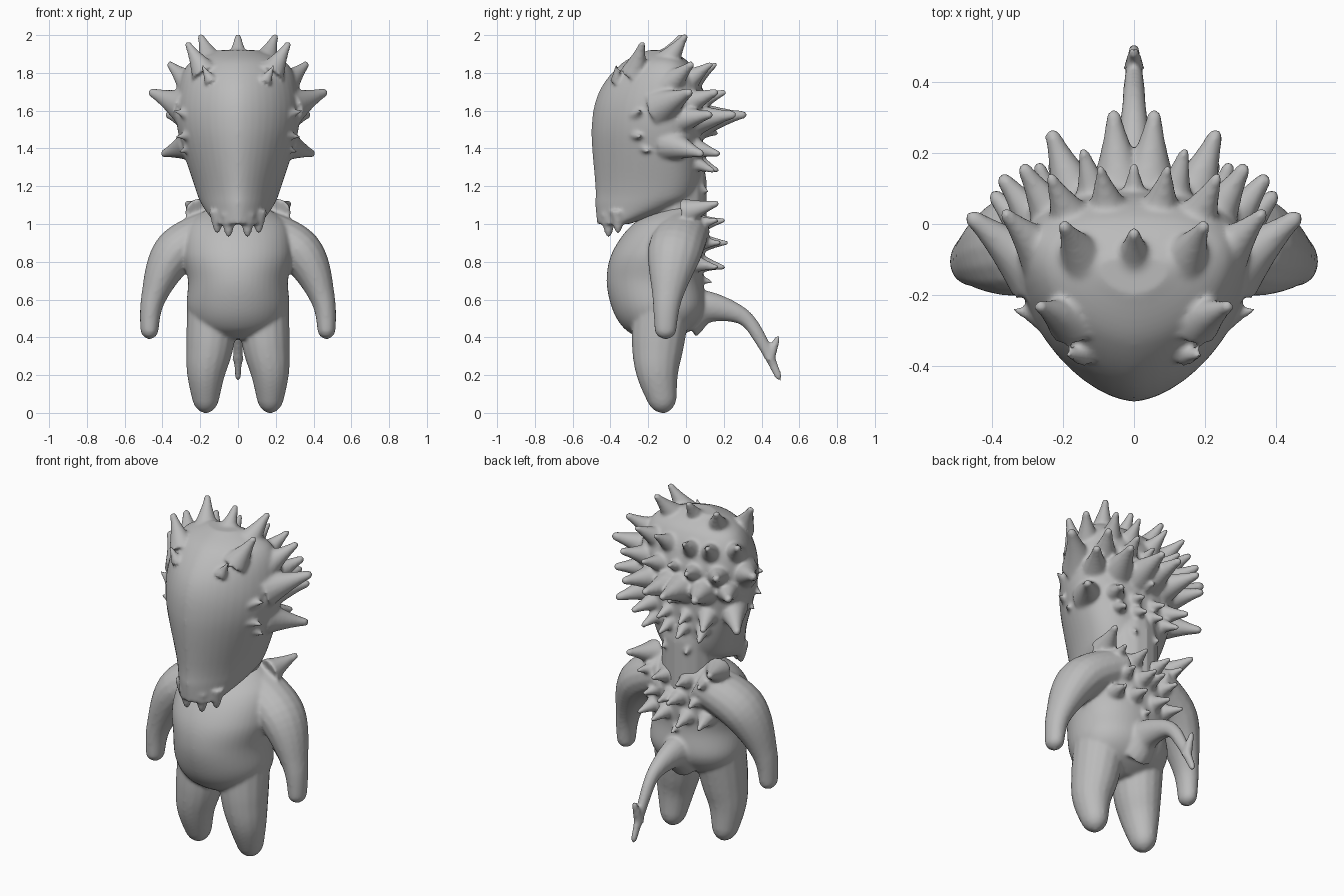
import bpy
import bmesh
import math
from mathutils import Vector

if "Cube" in bpy.data.objects:
    bpy.data.objects.remove(bpy.data.objects["Cube"], do_unlink=True)

colour = (0.5, 0.5, 0.5, 1)
grey = bpy.data.materials.new("clay grey")
grey.use_nodes = True
grey.diffuse_color = colour
for node in grey.node_tree.nodes:
    if node.type == "BSDF_PRINCIPLED":
        node.inputs["Base Color"].default_value = colour


def spline(keys, steps=8):
    """Smooth run of values through a few key rows."""
    keys = [Vector(key) for key in keys]
    last = len(keys) - 1
    result = []
    for i in range(last):
        start, end = keys[i], keys[i + 1]
        before, after = keys[max(i - 1, 0)], keys[min(i + 2, last)]
        pull = start + (end - before) / 6
        push = end - (after - start) / 6
        for step in range(steps):
            t = step / steps
            first = start.lerp(pull, t)
            middle = pull.lerp(push, t)
            final = push.lerp(end, t)
            result.append(first.lerp(middle, t).lerp(middle.lerp(final, t), t))
    return result + [keys[last]]


def skin(bm, rings):
    """Join rings of points into a closed skin."""
    loops = [[bm.verts.new(point) for point in ring] for ring in rings]
    count = len(loops[0])
    for lower, upper in zip(loops, loops[1:]):
        for i in range(count):
            j = (i + 1) % count
            bm.faces.new((lower[i], lower[j], upper[j], upper[i]))
    bm.faces.new(loops[0][::-1])
    bm.faces.new(loops[-1])


def stack(bm, rows, widest, front_power, back_power, sides=48):
    """Level rings from rows of height, front y, back y and half width."""
    rings = []
    for height, front, back, width in spline(rows):
        middle = front + (back - front) * widest
        ring = []
        for i in range(sides):
            angle = math.tau * i / sides
            c, s = math.cos(angle), math.sin(angle)
            power = 2 / (back_power if s > 0 else front_power)
            depth = back - middle if s > 0 else middle - front
            ring.append((width * math.copysign(abs(c) ** power, c),
                         middle + depth * math.copysign(abs(s) ** power, s),
                         height))
        rings.append(ring)
    skin(bm, rings)


def tube(bm, path, side, flat=1, mirror=1, sides=16):
    """Round-ended oval limb along keys of x, y, z and radius."""
    keys = spline(path)
    points = [Vector((key.x * mirror, key.y, key.z)) for key in keys]
    rings = []
    for i, point in enumerate(points):
        along = points[min(i + 1, len(points) - 1)] - points[max(i - 1, 0)]
        across = along.cross(side).normalized()
        other = across.cross(along).normalized()
        radius = keys[i].w
        near = min(1, (points[-1] - point).length / radius)
        radius *= max(0.2, math.sqrt(1 - (1 - near) ** 2))
        ring = []
        for k in range(sides):
            angle = math.tau * k / sides
            ring.append(point + across * radius * math.cos(angle)
                        + other * radius * flat * math.sin(angle))
        rings.append(ring)
    skin(bm, rings)


def thorn(bm, anchor, tip, thick):
    """Flared thorn pointing away from an anchor, on both sides if off centre."""
    for mirror in ((1, -1) if tip[0] else (1,)):
        end = Vector((tip[0] * mirror, tip[1], tip[2]))
        out = (end - Vector(anchor)).normalized()
        path = []
        for k in range(6):
            rest = 1 - k / 5
            place = end + out * thick * (0.1 - 3.3 * rest)
            path.append((*place, thick * (rest ** 1.4 + 0.27)))
        tube(bm, path, out.orthogonal())


def sculpt(name, bm):
    """Fuse the overlapping forms into one soft surface."""
    bmesh.ops.recalc_face_normals(bm, faces=bm.faces)
    mesh = bpy.data.meshes.new(name)
    bm.to_mesh(mesh)
    bm.free()
    mesh.materials.append(grey)
    for face in mesh.polygons:
        face.use_smooth = True
    ob = bpy.data.objects.new(name, mesh)
    bpy.context.collection.objects.link(ob)
    fuse = ob.modifiers.new("fuse", "REMESH")
    fuse.mode = "VOXEL"
    fuse.voxel_size = 0.01
    fuse.use_smooth_shade = True
    soften = ob.modifiers.new("soften", "SMOOTH")
    soften.factor = 0.5
    soften.iterations = 7


side_x, side_y = Vector((1, 0, 0)), Vector((0, 1, 0))

# Head: long wedge-shaped face with a rounded back
head = bmesh.new()
stack(head, [(1, -.47, -.3, .12), (1.1, -.48, -.02, .19),
             (1.2, -.48, .07, .23), (1.5, -.5, .09, .32),
             (1.7, -.46, .09, .32), (1.85, -.34, .02, .26),
             (1.92, -.2, -.09, .1)], 0.65, 1.7, 2.4)

# Neck
tube(head, [(0, -.05, .9, .16), (0, -.05, 1.4, .16)], side_y)

# Mane: rows of thorns fanning from the back round to the cheeks
skull = (0, -.35, 1.5)
for height, reach, grow, start, count in (
        (1.85, .28, .055, 20, 3), (1.7, .27, .07, 0, 4), (1.58, .42, .01, 8, 3),
        (1.48, .27, 0, 0, 1), (1.37, .28, .08, 15, 3), (1.28, .28, .03, 12, 2),
        (1.17, .23, 0, 20, 1)):
    for i in range(count):
        angle = math.radians(start + 25 * i)
        far = reach + grow * i
        thorn(head, skull, (far * math.sin(angle), far * math.cos(angle) - .1,
                            height), far * 0.18 - 0.005)

# Crest and small brow and cheek thorns
for tip in ((0, -.02, 2), (.2, 0, 2), (.27, -.23, 1.96)):
    thorn(head, skull, tip, 0.06)
for tip in ((.19, -.37, 1.84), (.34, -.24, 1.6), (.33, -.24, 1.46),
            (.31, -.2, 1.38)):
    thorn(head, skull, tip, 0.03)

# Ragged beard tips
for x, y, z in ((.05, -.41, .93), (.11, -.36, .95), (.11, -.28, 1.02)):
    for mirror in (1, -1):
        tube(head, [(x, y, z + .12, .045), (x, y, z, .015)], side_y, 1, mirror)
sculpt("head", head)

# Torso with a round belly and sloping shoulders
body = bmesh.new()
stack(body, [(.39, -.24, -.06, .1), (.45, -.33, .04, .22),
             (.55, -.39, .1, .27), (.7, -.42, .09, .265),
             (.85, -.39, .1, .29), (1, -.28, .1, .26),
             (1.1, -.1, .05, .13)], 0.55, 2, 2.2)

# Arms and legs
for mirror in (1, -1):
    tube(body, [(.1, 0, .98, .11), (.33, -.06, .85, .12), (.45, -.1, .6, .065),
                (.47, -.11, .39, .045)], side_y, 1.2, mirror)
    tube(body, [(.13, -.13, .55, .14), (.15, -.15, .35, .125),
                (.17, -.15, .2, .1), (.17, -.11, 0, .055)], side_y, 1.1, mirror)

# Tail with a barbed tip
tube(body, [(0, 0, .52, .13), (0, .12, .56, .085), (0, .3, .51, .045),
            (0, .4, .38, .034), (0, .5, .17, .018)], side_x, 0.85)
tube(body, [(0, .44, .28, .03), (0, .49, .41, .014)], side_x)

# Shoulder thorns, then rows of thorns down the back
chest = (0, -.6, .9)
thorn(body, chest, (.27, .17, 1.11), 0.06)
for height, start in ((1.02, .08), (.9, .03), (.77, .08)):
    for x in (start, start + .12):
        thorn(body, chest, (x, .23 - .3 * x, height), 0.045)
thorn(body, chest, (0, .14, .69), 0.035)
sculpt("body", body)
